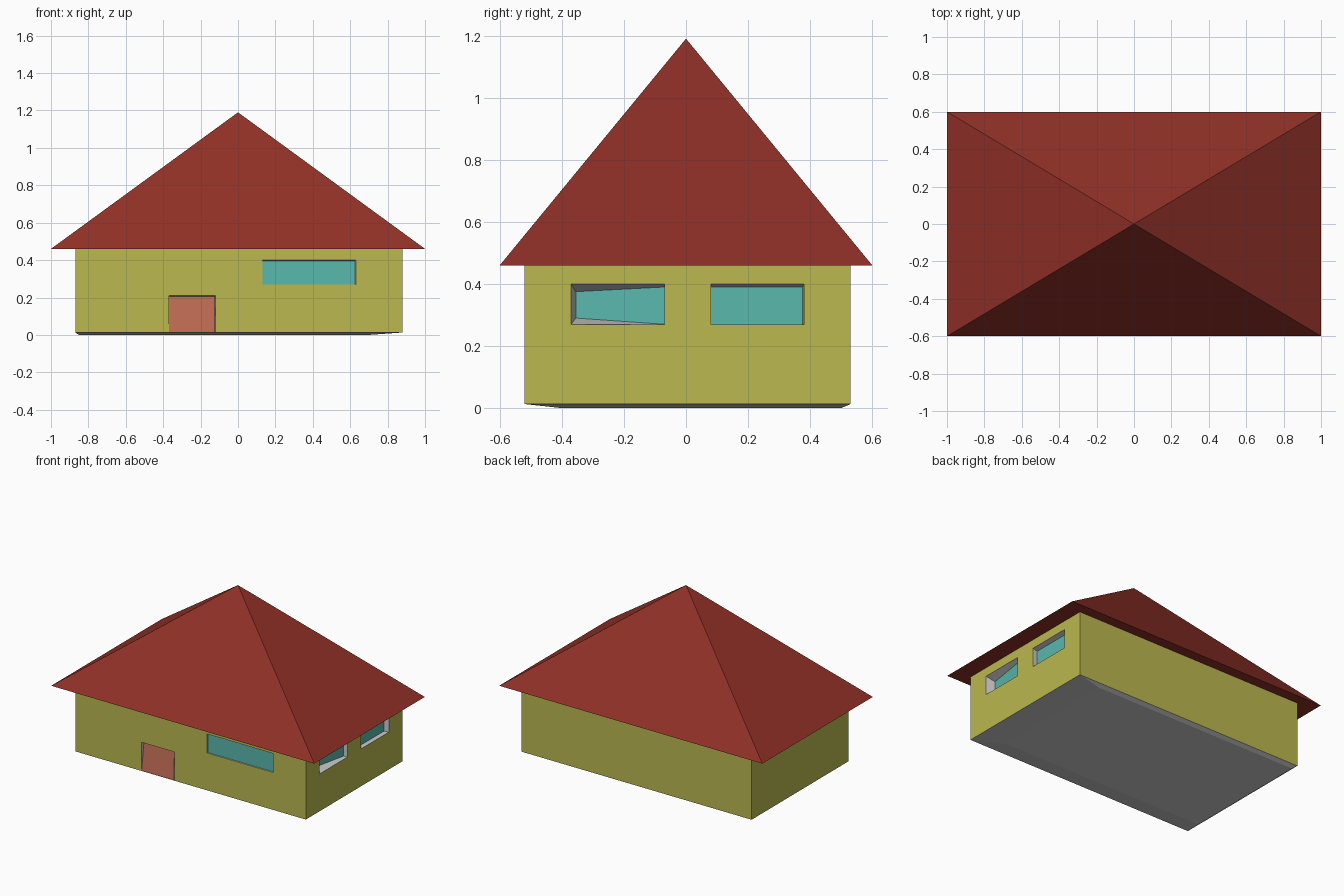
import bpy

if "Cube" in bpy.data.objects:
    bpy.data.objects.remove(bpy.data.objects["Cube"])


def material(name, rgb):
    m = bpy.data.materials.new(name)
    m.diffuse_color = (*rgb, 1)
    m.use_nodes = True
    m.node_tree.nodes["Principled BSDF"].inputs["Base Color"].default_value = m.diffuse_color
    return m


YELLOW = material("wall_yellow", (0.50, 0.48, 0.08))
RED = material("roof_red", (0.28, 0.03, 0.02))
TEAL = material("window_teal", (0.10, 0.48, 0.42))
CORAL = material("door_coral", (0.52, 0.15, 0.09))


def mesh_object(name, verts, faces, mats=()):
    me = bpy.data.meshes.new(name)
    me.from_pydata(verts, [], faces)
    for m in mats:
        me.materials.append(m)
    ob = bpy.data.objects.new(name, me)
    bpy.context.collection.objects.link(ob)
    return ob


def loft(name, rings, mats=()):
    """Closed solid through four-cornered rings, first ring's normal facing outwards."""
    n = len(rings)
    faces = [(3, 2, 1, 0), tuple(range(4 * n - 4, 4 * n))]
    for r in range(n - 1):
        for i in range(4):
            j = (i + 1) % 4
            faces.append((4 * r + i, 4 * r + j, 4 * r + 4 + j, 4 * r + 4 + i))
    return mesh_object(name, [p for ring in rings for p in ring], faces, mats)


def rect(x0, x1, y0, y1, z):
    return [(x0, y0, z), (x1, y0, z), (x1, y1, z), (x0, y1, z)]


X0, X1, Y0, Y1 = -0.87, 0.88, -0.52, 0.53
EAVE, BASE = 0.46, 0.013

# Walls, floor and roof
walls = loft("walls", [rect(X0, X1, Y0, Y1, BASE), rect(X0, X1, Y0, Y1, EAVE)], [YELLOW, None])
loft("floor", [rect(-0.85, 0.70, -0.40, 0.50, 0), rect(X0, X1, Y0, Y1, BASE)])
mesh_object("roof", rect(-1, 1, -0.6, 0.6, EAVE) + [(0, 0, 1.19)],
            [(3, 2, 1, 0), (0, 1, 4), (1, 2, 4), (2, 3, 4), (3, 0, 4)], [RED])


# Each opening is a recess cut in a wall, with a slightly tilted pane at its back
def opening(name, place, outer, inner, mat):
    u0, u1, v0, v1 = outer
    corners = [(u0, v0), (u1, v0), (u1, v1), (u0, v1)]
    back = [place(u, v, d) for u, v, d in inner]
    rings = [back, [place(u, v, 0) for u, v in corners], [place(u, v, -0.05) for u, v in corners]]
    cutter = loft(name + "_cutter", rings, [YELLOW, None])
    for p in cutter.data.polygons:
        p.material_index = 1
    cutter.hide_render = True
    cutter.hide_set(True)
    mod = walls.modifiers.new(name, 'BOOLEAN')
    mod.operation, mod.solver, mod.object = 'DIFFERENCE', 'EXACT', cutter
    mesh_object(name, [place(u, v, d - 0.002) for u, v, d in inner], [(0, 1, 2, 3)], [mat])


def front(u, v, d):
    return (u, Y0 + d, v)


def right(u, v, d):
    return (X1 - d, u, v)


opening("door", front, (-0.37, -0.12, 0.015, 0.21),
        [(-0.37, 0.015, 0.004), (-0.125, 0.015, 0.004), (-0.125, 0.205, 0.03), (-0.37, 0.205, 0.03)], CORAL)
opening("front_window", front, (0.13, 0.63, 0.27, 0.40),
        [(0.13, 0.27, 0.01), (0.625, 0.27, 0.01), (0.625, 0.395, 0.01), (0.13, 0.395, 0.01)], TEAL)
opening("side_window_front", right, (-0.37, -0.07, 0.27, 0.40),
        [(-0.355, 0.29, 0.06), (-0.07, 0.27, 0.03), (-0.07, 0.39, 0.03), (-0.355, 0.375, 0.06)], TEAL)
opening("side_window_back", right, (0.08, 0.38, 0.27, 0.40),
        [(0.08, 0.27, 0.035), (0.375, 0.27, 0.035), (0.375, 0.39, 0.035), (0.08, 0.39, 0.035)], TEAL)
